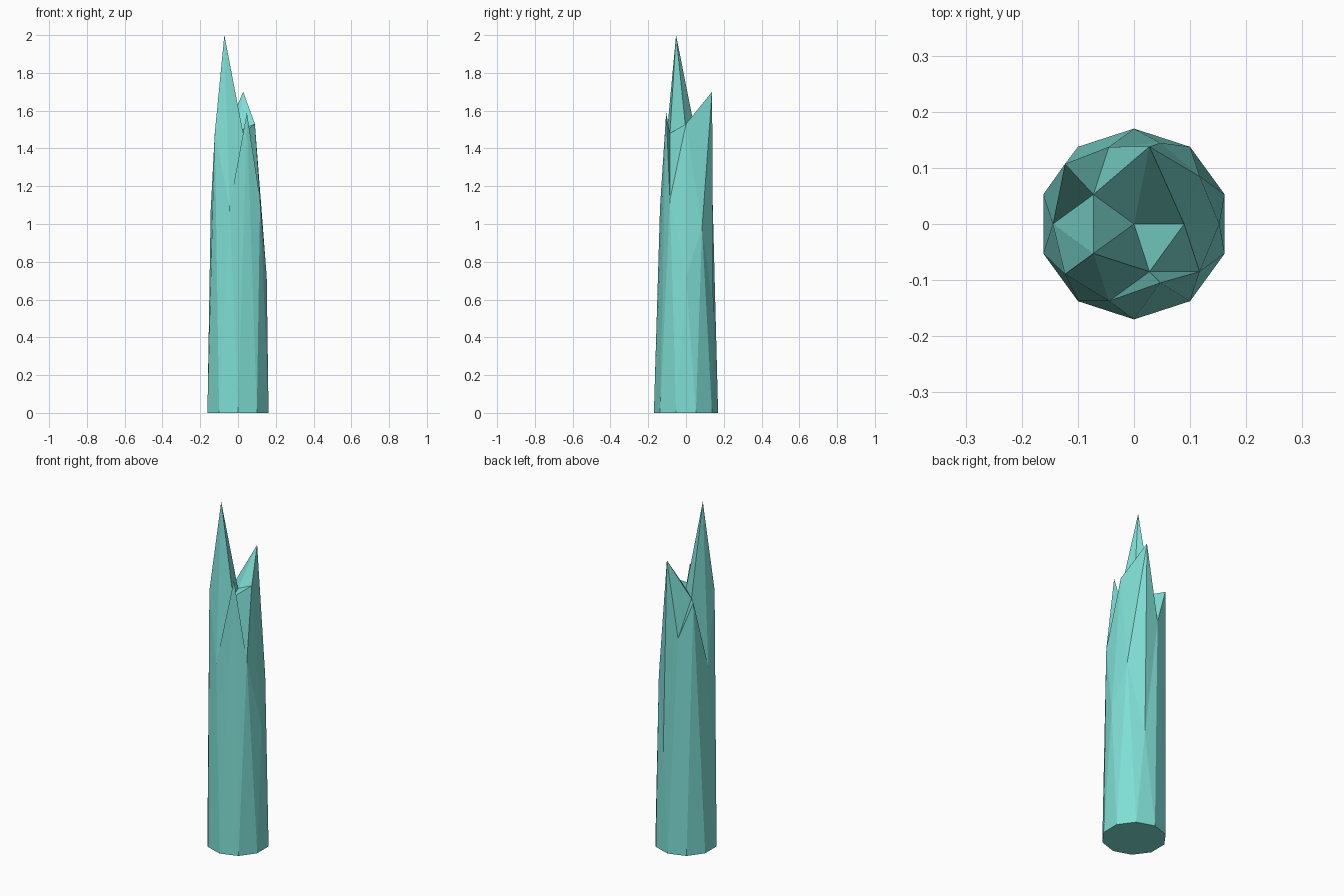
import bpy, bmesh, math
from mathutils import Vector

if "Cube" in bpy.data.objects:
    bpy.data.objects.remove(bpy.data.objects["Cube"])

R = 0.17  # base radius

teal = bpy.data.materials.new("crystal teal")
teal.diffuse_color = (0.21, 0.73, 0.66, 1)
teal.use_nodes = True
teal.node_tree.nodes["Principled BSDF"].inputs["Base Color"].default_value = teal.diffuse_color

# Low-poly dome: upper half of an icosphere on a flat ten-sided base
bm = bmesh.new()
bmesh.ops.create_icosphere(bm, subdivisions=2, radius=R)
bmesh.ops.delete(bm, geom=[v for v in bm.verts if v.co.z < -0.01], context='VERTS')
rim = [v for v in bm.verts if abs(v.co.z) < 0.01]
dome = [v for v in bm.verts if v.co.z > 0.01]
for v in rim:
    v.co.z = 0
bm.faces.new(sorted(rim, key=lambda v: -math.atan2(v.co.y, v.co.x)))

# Each ring of dome points: radius, start angle, heights every 72 degrees
rings = [
    (0.0, 0, [1.49]),
    (0.5257, 0, [1.53, 1.70, 1.47, 2.00, 1.48]),
    (0.8507, 36, [0.98, 1.26, 1.07, 1.09, 1.13]),
    (0.8944, 0, [0.72, 0.55, 1.48, 1.48, 1.59]),
]
# Points that also lean sideways: (ring, index) -> new y
leans = {(1, 1): 0.138, (3, 2): 0.107, (3, 4): -0.105}

moves = []
for r, (rad, start, heights) in enumerate(rings):
    for k, h in enumerate(heights):
        a = math.radians(start + 72 * k)
        p = Vector((math.cos(a), math.sin(a))) * rad * R
        v = min(dome, key=lambda d: (d.co.xy - p).length)
        moves.append((v, h, leans.get((r, k), v.co.y)))

# Pull the points up into broken crystal spikes
for v, h, y in moves:
    v.co.z, v.co.y = h, y

bmesh.ops.recalc_face_normals(bm, faces=bm.faces[:])
mesh = bpy.data.meshes.new("crystal_spire")
bm.to_mesh(mesh)
bm.free()
mesh.materials.append(teal)
spire = bpy.data.objects.new("crystal_spire", mesh)
bpy.context.collection.objects.link(spire)
